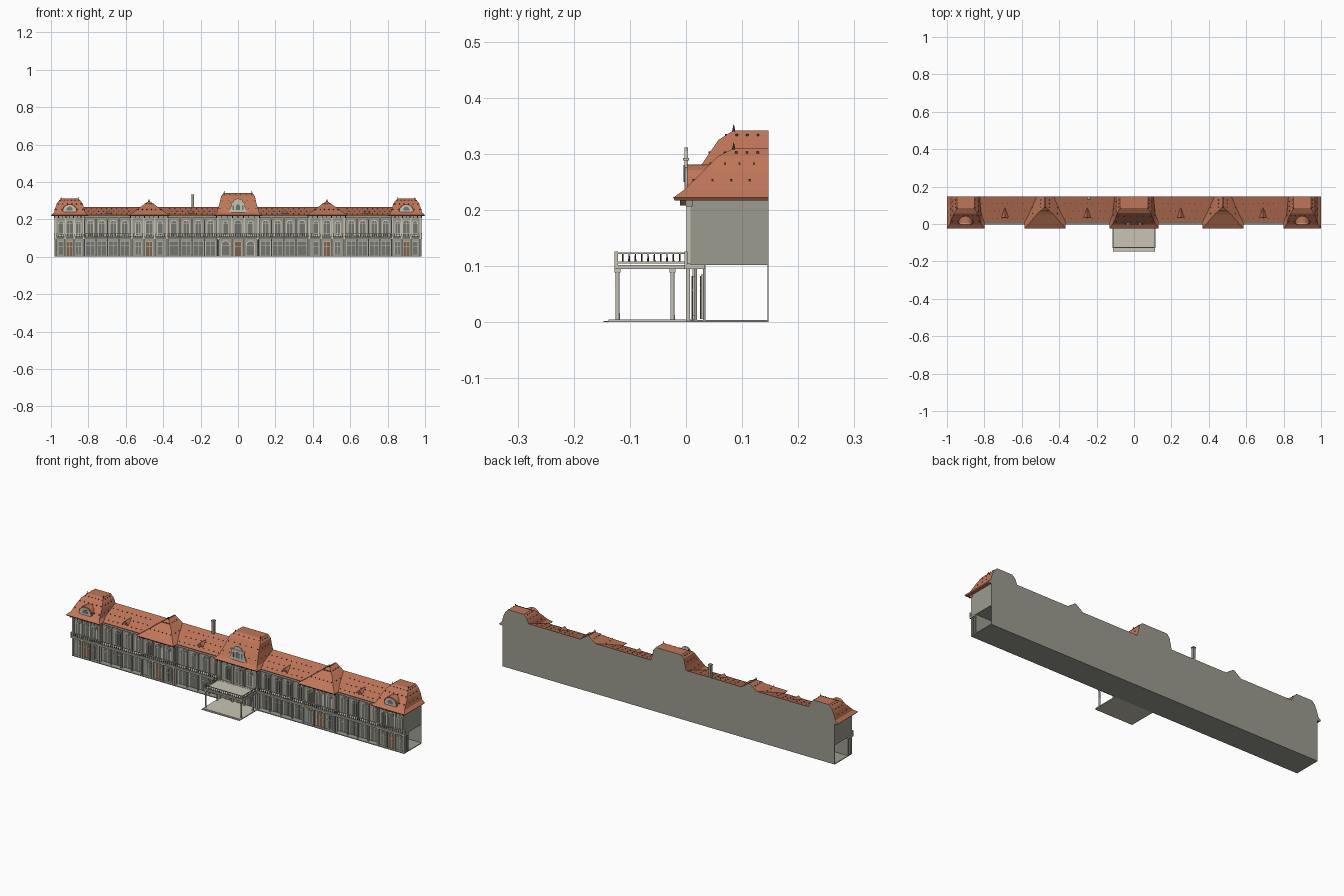
import bpy, bmesh, math
from mathutils import Matrix, Vector

cube = bpy.data.objects.get("Cube")
if cube:
    bpy.data.objects.remove(cube, do_unlink=True)


def material(name, rgb):
    m = bpy.data.materials.new(name)
    m.use_nodes = True
    m.diffuse_color = (*rgb, 1)
    m.node_tree.nodes["Principled BSDF"].inputs["Base Color"].default_value = (*rgb, 1)
    return m


TILE = material("terracotta tile", (0.52, 0.18, 0.10))
WALL = material("grey plaster", (0.33, 0.33, 0.28))
TRIM = material("cream stone", (0.58, 0.55, 0.46))
GLASS = material("window grey", (0.17, 0.18, 0.16))
DARK = material("dark metal", (0.07, 0.05, 0.04))
DOOR = material("brown timber", (0.22, 0.12, 0.07))
BACK = 0.147


class Part:
    """Collects simple solids into one named object."""

    def __init__(self, name, *mats):
        self.name, self.mats, self.bm = name, mats, bmesh.new()

    def box(self, x0, x1, y0, y1, z0, z1):
        mid = Vector((x0 + x1, y0 + y1, z0 + z1)) / 2
        size = Matrix.Diagonal((x1 - x0, y1 - y0, z1 - z0, 1))
        bmesh.ops.create_cube(self.bm, size=1, matrix=Matrix.Translation(mid) @ size)

    def cone(self, x, y, z0, z1, r0, r1, sides=8):
        bmesh.ops.create_cone(self.bm, cap_ends=True, segments=sides, radius1=r0, radius2=r1,
                              depth=z1 - z0, matrix=Matrix.Translation((x, y, (z0 + z1) / 2)))

    def prism(self, outline, y0, y1):
        a = [self.bm.verts.new((x, y0, z)) for x, z in outline]
        b = [self.bm.verts.new((x, y1, z)) for x, z in outline]
        self.bm.faces.new(a)
        self.bm.faces.new(b[::-1])
        for i in range(len(a)):
            j = (i + 1) % len(a)
            self.bm.faces.new((a[j], a[i], b[i], b[j]))

    def arch(self, x, hw, z0, z1, y0, y1, rise=None):
        rise = rise or hw
        steps = [math.pi * i / 8 for i in range(9)]
        top = [(x + hw * math.cos(t), z1 - rise + rise * math.sin(t)) for t in steps]
        base = [(x - hw, z0), (x + hw, z0)] if z1 - rise - z0 > 0.001 else []
        self.prism(base + top, y0, y1)

    def loft(self, x, sections):
        rings = []
        for z, hw, yf in sections:
            corners = ((x - hw, yf), (x + hw, yf), (x + hw, BACK), (x - hw, BACK))
            rings.append([self.bm.verts.new((px, py, z)) for px, py in corners])
        self.bm.faces.new(rings[0][::-1])
        self.bm.faces.new(rings[-1])
        for lo, hi in zip(rings, rings[1:]):
            for i in range(4):
                j = (i + 1) % 4
                self.bm.faces.new((lo[i], lo[j], hi[j], hi[i]))

    def finish(self, rule=None):
        bmesh.ops.recalc_face_normals(self.bm, faces=self.bm.faces)
        if rule:
            for f in self.bm.faces:
                f.material_index = rule(f)
        mesh = bpy.data.meshes.new(self.name)
        self.bm.to_mesh(mesh)
        self.bm.free()
        for m in self.mats:
            mesh.materials.append(m)
        ob = bpy.data.objects.new(self.name, mesh)
        bpy.context.collection.objects.link(ob)


# Layout: pavilions stand forward, wings are set back
PAVILIONS = [(-0.9, 0.08), (-0.475, 0.1), (0, 0.115), (0.475, 0.1), (0.9, 0.08)]
WINGS = [(a + ha, b - hb) for (a, ha), (b, hb) in zip(PAVILIONS, PAVILIONS[1:])]

# Walls: hollow ground floor with open ends, solid upper floor
shell = Part("walls", WALL)
shell.box(-0.98, 0.98, 0.0, BACK, 0, 0.004)
shell.box(-0.98, 0.98, 0.145, BACK, 0, 0.222)
shell.box(-0.98, 0.98, 0.03, BACK, 0.102, 0.222)
shell.box(-0.98, 0.98, 0.03, 0.035, 0, 0.102)
for x, h in PAVILIONS:
    shell.box(x - h, x + h, 0.008, 0.032, 0.102, 0.222)
    shell.box(x - h, x + h, 0.015, 0.02, 0, 0.102)
shell.finish()

# Roofs with grey gable ends on the back
END = [(0.217, 0.096, -0.02), (0.222, 0.1, -0.023), (0.236, 0.084, -0.003),
       (0.27, 0.074, 0.031), (0.295, 0.062, 0.056), (0.31, 0.046, 0.085)]
MID = [(0.217, 0.106, -0.02), (0.222, 0.11, -0.023), (0.236, 0.088, 0.0),
       (0.268, 0.044, 0.052), (0.297, 0.003, 0.09)]
CENTRE = [(0.217, 0.126, -0.02), (0.222, 0.13, -0.023), (0.236, 0.114, -0.002),
          (0.28, 0.1, 0.027), (0.325, 0.09, 0.058), (0.342, 0.074, 0.085)]
STYLES = [END, MID, CENTRE, MID, END]
roof = Part("pavilion_roofs", TILE, WALL)
studs = Part("roof_studs", DARK)
finials = Part("roof_finials", DARK)
for (x, h), style in zip(PAVILIONS, STYLES):
    roof.loft(x, style)
    tip = style[-1]
    for s in (-1, 1):
        finials.cone(x + s * tip[1], tip[2], tip[0] - 0.002, tip[0] + 0.01, 0.003, 0.0005, 6)
    for lo, hi in zip(style[2:], style[3:]):
        z, w, y = [(a + b) / 2 for a, b in zip(lo, hi)]
        n = 6
        for i in range(n):
            px = x + w * 0.9 * (2 * i / (n - 1) - 1)
            studs.box(px - 0.002, px + 0.002, y - 0.002, y + 0.002, z - 0.002, z + 0.002)
        for s in (-1, 1):
            for i in range(1, 4):
                py = y + (BACK - y) * i / 4
                px = x + s * w
                studs.box(px - 0.002, px + 0.002, py - 0.002, py + 0.002, z - 0.002, z + 0.002)


def facing(f):
    return 1 if f.normal.y > 0.9 else 0


roof.finish(facing)
main = Part("wing_roof", TILE, WALL)
main.loft(0, [(0.217, 0.9, 0.01), (0.222, 0.9, 0.008), (0.267, 0.9, 0.146)])
main.finish(facing)
for x0, x1 in WINGS:
    for row in range(3):
        y = 0.03 + 0.04 * row
        z = 0.222 + 0.045 * (y - 0.008) / 0.138
        for i in range(9):
            px = x0 + (x1 - x0) * (i + 0.3 + 0.4 * (row % 2)) / 9
            studs.box(px - 0.002, px + 0.002, y - 0.002, y + 0.002, z - 0.002, z + 0.002)
studs.finish()
finials.finish()

# Dormers, centre gable and chimney
dormers = Part("dormers", TILE)
faces = Part("dormer_faces", TRIM)
eyes = Part("dormer_windows", GLASS)
for s in (-1, 1):
    for x in (0.25, 0.69):
        x *= s
        dormers.prism([(x - 0.02, 0.23), (x + 0.02, 0.23), (x, 0.249)], 0.035, 0.085)
        eyes.prism([(x - 0.011, 0.232), (x + 0.011, 0.232), (x, 0.244)], 0.034, 0.036)
    x = 0.9 * s
    dormers.arch(x, 0.038, 0.238, 0.281, 0.002, 0.055, 0.034)
    faces.arch(x, 0.034, 0.238, 0.277, -0.002, 0.003, 0.032)
    eyes.arch(x, 0.016, 0.247, 0.268, -0.003, 0.0, 0.016)
    # scroll shoulders of the centre gable
    faces.prism([(s * 0.036, 0.238), (s * 0.05, 0.238), (s * 0.046, 0.252), (s * 0.036, 0.272)], -0.002, 0.004)
faces.box(-0.037, 0.037, -0.003, 0.004, 0.235, 0.29)
faces.arch(0, 0.026, 0.288, 0.311, -0.003, 0.004, 0.02)
faces.box(-0.041, 0.041, -0.005, 0.005, 0.288, 0.293)
eyes.arch(0, 0.012, 0.25, 0.28, -0.0045, -0.002)
for s in (-1, 1):
    eyes.box(s * 0.026 - 0.004, s * 0.026 + 0.004, -0.0045, -0.002, 0.25, 0.275)
dormers.finish()
faces.finish()
eyes.finish()
chimney = Part("chimney", WALL)
chimney.box(-0.248, -0.234, 0.132, 0.146, 0.25, 0.33)
chimney.box(-0.25, -0.232, 0.13, 0.147, 0.329, 0.334)
chimney.finish()

# Facade: windows, doors, pilasters, columns and cornices
trim = Part("window_frames", TRIM)
glass = Part("window_panes", GLASS)
doors = Part("doors", DOOR)
columns = Part("columns", TRIM)
cornice = Part("cornices", WALL)
brackets = Part("eave_brackets", DARK)


def arched_window(x, hw, z0, z1, y):
    trim.arch(x, hw + 0.005, z0 - 0.003, z1 + 0.005, y - 0.003, y + 0.001)
    glass.arch(x, hw, z0, z1, y - 0.004, y)
    trim.box(x - 0.001, x + 0.001, y - 0.005, y, z0, z1)
    trim.box(x - hw, x + hw, y - 0.005, y, z1 - hw - 0.001, z1 - hw + 0.001)


def panel(x, hw, z0, z1, y, part):
    trim.box(x - hw - 0.003, x + hw + 0.003, y - 0.003, y + 0.001, z0, z1 + 0.003)
    part.box(x - hw, x + hw, y - 0.004, y, z0, z1)
    trim.box(x - 0.001, x + 0.001, y - 0.005, y, z0, z1)
    trim.box(x - hw, x + hw, y - 0.005, y, z1 - 0.022, z1 - 0.02)


for x, h in PAVILIONS:
    arched_window(x, 0.018, 0.112, 0.195, 0.008)
    panel(x, 0.016, 0.005, 0.078, 0.015, doors)
    for s in (-1, 1):
        arched_window(x + s * h * 0.58, 0.012, 0.115, 0.188, 0.008)
        if x == 0:
            arched_window(x + s * h * 0.58, 0.02, 0.006, 0.082, 0.015)
        else:
            panel(x + s * h * 0.58, 0.014, 0.012, 0.078, 0.015, glass)
        for k in (0.3, 0.94):
            px = x + s * h * k
            columns.box(px - 0.004, px + 0.004, 0.001, 0.009, 0.104, 0.208)
            columns.box(px - 0.004, px + 0.004, 0.0, 0.007, 0, 0.096)
    cornice.box(x - h - 0.003, x + h + 0.003, 0.0, 0.012, 0.206, 0.218)
    n = 9
    for i in range(n):
        px = x + h * (2 * i / (n - 1) - 1)
        brackets.box(px - 0.002, px + 0.002, -0.011, 0.001, 0.208, 0.218)

for x0, x1 in WINGS:
    bay = (x1 - x0) / 4
    for i in range(4):
        cx = x0 + bay * (i + 0.5)
        arched_window(cx, 0.015, 0.112, 0.192, 0.03)
        panel(cx, bay * 0.38, 0.006, 0.082, 0.03, glass)
    for i in range(5):
        px = x0 + bay * i
        columns.box(px - 0.003, px + 0.003, 0.012, 0.018, 0, 0.096)
        columns.box(px - 0.003, px + 0.003, 0.012, 0.018, 0.104, 0.21)
        columns.box(px - 0.005, px + 0.005, 0.01, 0.02, 0.198, 0.204)
    cornice.box(x0, x1, 0.011, 0.032, 0.208, 0.218)
for part in (trim, glass, doors, cornice, brackets):
    part.finish()

# Balcony slab, railings and entrance porch
slab = Part("balcony_and_porch_slabs", TRIM)
slab.box(-0.985, 0.985, -0.003, 0.034, 0.095, 0.103)
slab.box(-0.115, 0.115, -0.127, 0.0, 0.095, 0.102)
slab.box(-0.112, 0.112, -0.138, 0.015, 0, 0.005)
slab.box(-0.112, 0.112, -0.147, 0.0, 0, 0.002)
slab.finish()
rails = Part("railings", TRIM)
balusters = Part("balusters", DARK)


def railing(start, end, count):
    (x0, y0), (x1, y1) = start, end
    for z in (0.105, 0.1215):
        rails.box(x0 - 0.002, x1 + 0.002, y0 - 0.002, y1 + 0.002, z, z + 0.003)
    for i in range(count + 1):
        x, y = x0 + (x1 - x0) * i / count, y0 + (y1 - y0) * i / count
        if i in (0, count):
            rails.box(x - 0.003, x + 0.003, y - 0.003, y + 0.003, 0.102, 0.126)
        else:
            balusters.cone(x, y, 0.106, 0.122, 0.0018, 0.001, 6)


for s in (-1, 1):
    a, b = sorted((s * 0.114, s * 0.982))
    railing((a, 0), (b, 0), 72)
    railing((s * 0.112, -0.124), (s * 0.112, 0), 11)
    for y in (-0.122, -0.024):
        columns.cone(s * 0.105, y, 0.004, 0.096, 0.004, 0.0035, 12)
        columns.box(s * 0.105 - 0.005, s * 0.105 + 0.005, y - 0.005, y + 0.005, 0.089, 0.096)
railing((-0.112, -0.124), (0.112, -0.124), 20)
rails.finish()
balusters.finish()
columns.finish()
